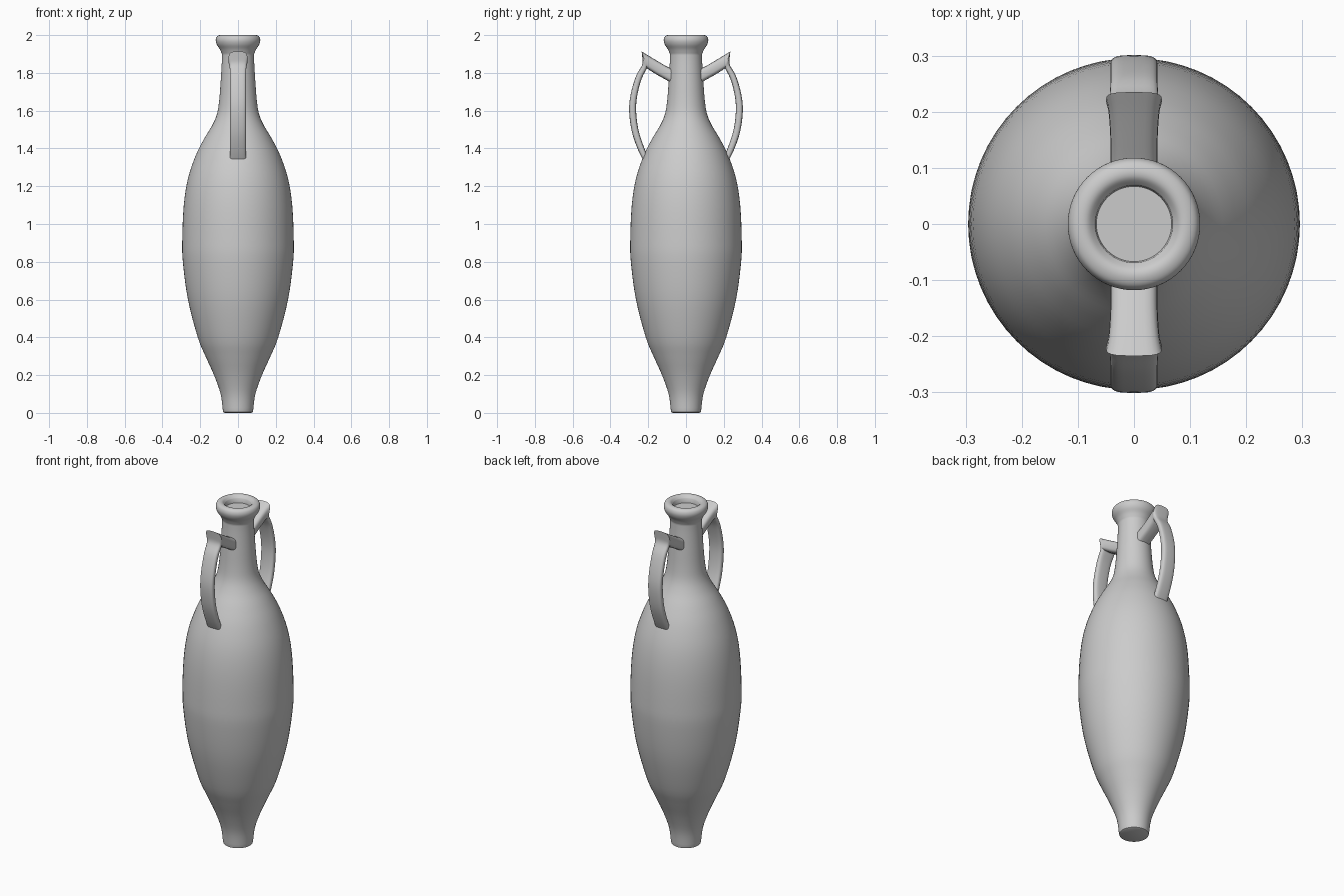
import bpy, math
from mathutils import Vector

if "Cube" in bpy.data.objects:
    bpy.data.objects.remove(bpy.data.objects["Cube"])


def smooth_path(rows, steps):
    """Catmull-Rom interpolation of rows of numbers."""
    pts = [Vector(r) for r in rows]
    out = []
    for i in range(len(pts) - 1):
        a, b, c, d = pts[max(i - 1, 0)], pts[i], pts[i + 1], pts[min(i + 2, len(pts) - 1)]
        for s in range(steps):
            t = s / steps
            out.append(0.5 * (2 * b + (c - a) * t + (2 * a - 5 * b + 4 * c - d) * t * t
                              + (3 * b - a - 3 * c + d) * t ** 3))
    return out + [pts[-1]]


def loft(name, rings, angle=40):
    """Skin a list of equal-length rings and cap both ends."""
    n = len(rings[0])
    verts = [p for r in rings for p in r]
    faces = [(i * n + j, i * n + (j + 1) % n, (i + 1) * n + (j + 1) % n, (i + 1) * n + j)
             for i in range(len(rings) - 1) for j in range(n)]
    faces += [tuple(range(n))[::-1], tuple(range(len(verts) - n, len(verts)))]
    me = bpy.data.meshes.new(name)
    me.from_pydata(verts, [], faces)
    ob = bpy.data.objects.new(name, me)
    bpy.context.collection.objects.link(ob)
    bpy.ops.object.select_all(action='DESELECT')
    ob.select_set(True)
    bpy.context.view_layer.objects.active = ob
    bpy.ops.object.mode_set(mode='EDIT')
    bpy.ops.mesh.select_all(action='SELECT')
    bpy.ops.mesh.normals_make_consistent(inside=False)
    bpy.ops.object.mode_set(mode='OBJECT')
    bpy.ops.object.shade_smooth_by_angle(angle=math.radians(angle))
    return ob


# Jar: foot, belly and neck, then lip and shallow mouth (radius, height)
body = smooth_path([(.08, .012), (.092, .1), (.127, .2), (.172, .3), (.213, .4), (.265, .6),
                    (.292, .8), (.295, .92), (.287, 1.1), (.265, 1.24), (.225, 1.36),
                    (.18, 1.45), (.138, 1.52), (.112, 1.58), (.1, 1.65), (.092, 1.75),
                    (.086, 1.85), (.085, 1.9)], 4)
lip = smooth_path([(.085, 1.9), (.096, 1.925), (.112, 1.95), (.118, 1.973), (.112, 1.992),
                   (.097, 2.0), (.082, 1.998), (.069, 1.985)], 4)
profile = [Vector((.07, 0)), Vector((.078, .004))] + body + lip[1:] + [Vector((.067, 1.96))]
N = 64
loft("amphora_body", [[(r * math.cos(2 * math.pi * j / N), r * math.sin(2 * math.pi * j / N), z)
                       for j in range(N)] for r, z in profile])

# Handle sections: inner y, z, outer y, z, half width
arm = smooth_path([(.06, 1.735, .06, 1.815, .044), (.1, 1.76, .1, 1.833, .042),
                   (.15, 1.788, .15, 1.862, .042), (.192, 1.814, .2, 1.892, .045),
                   (.206, 1.824, .235, 1.914, .05)], 4)
strap = smooth_path([(.207, 1.822, .231, 1.88, .047), (.212, 1.814, .232, 1.842, .044),
                     (.236, 1.765, .264, 1.785, .042), (.258, 1.68, .292, 1.69, .042),
                     (.264, 1.6, .301, 1.6, .042), (.252, 1.5, .287, 1.49, .042),
                     (.222, 1.405, .255, 1.395, .042), (.19, 1.33, .217, 1.318, .043)], 4)


def section(row, side):
    """Rounded, slightly squared strap cross-section."""
    inner, outer, w = Vector((0, row[0], row[1])), Vector((0, row[2], row[3])), row[4]
    ring = []
    for j in range(24):
        c, s = math.cos(2 * math.pi * j / 24), math.sin(2 * math.pi * j / 24)
        u = math.copysign(abs(c) ** .6, c)
        v = math.copysign(abs(s) ** .6, s)
        p = (inner + outer) / 2 + (outer - inner) / 2 * v
        ring.append((u * w, p.y * side, p.z))
    return ring


for name, side in (("front_handle", -1), ("back_handle", 1)):
    loft(name, [section(r, side) for r in arm + strap], 50)
